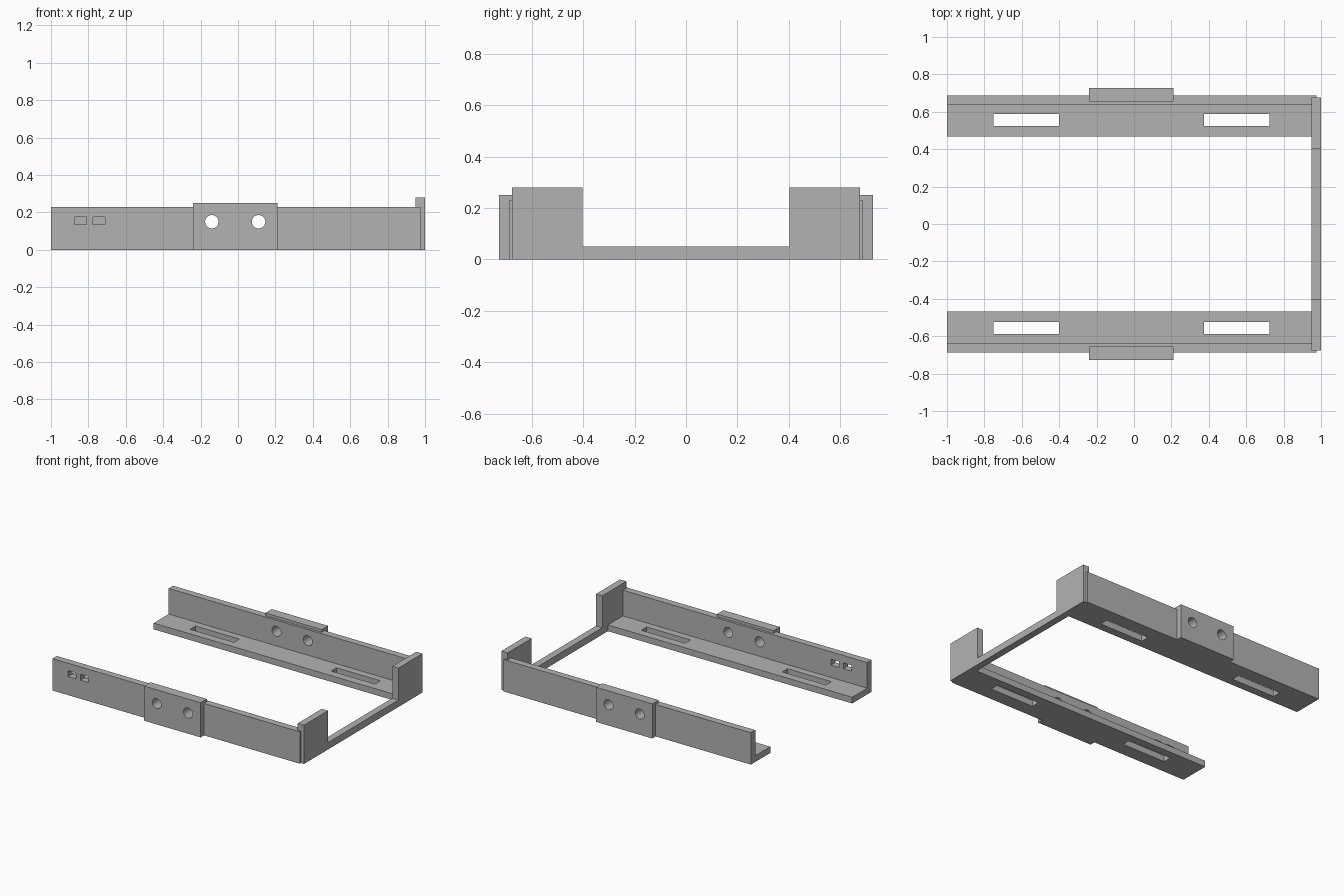
import bpy
from mathutils import Vector

cube = bpy.data.objects.get("Cube")
if cube:
    bpy.data.objects.remove(cube, do_unlink=True)

# Single plain grey
grey = bpy.data.materials.new("plain grey")
grey.use_nodes = True
color = (0.45, 0.45, 0.45, 1)
grey.diffuse_color = color
grey.node_tree.nodes["Principled BSDF"].inputs["Base Color"].default_value = color


def prism(name, outline, axis, start, end):
    """Extrude a 2D outline along x or y."""
    def place(p, d):
        return (d, p[0], p[1]) if axis == "x" else (p[0], d, p[1])
    n = len(outline)
    verts = [place(p, d) for d in (start, end) for p in outline]
    faces = [list(range(n)), list(range(n, 2 * n))[::-1]]
    faces += [[i, i + n, (i + 1) % n + n, (i + 1) % n] for i in range(n)]
    mesh = bpy.data.meshes.new(name)
    mesh.from_pydata(verts, [], faces)
    obj = bpy.data.objects.new(name, mesh)
    bpy.context.collection.objects.link(obj)
    mesh.materials.append(grey)
    # Make the normals point outwards
    bpy.context.view_layer.objects.active = obj
    bpy.ops.object.mode_set(mode="EDIT")
    bpy.ops.mesh.select_all(action="SELECT")
    bpy.ops.mesh.normals_make_consistent(inside=False)
    bpy.ops.object.mode_set(mode="OBJECT")
    return obj


def box(name, x0, x1, y0, y1, z0, z1):
    return prism(name, [(x0, z0), (x1, z0), (x1, z1), (x0, z1)], "y", y0, y1)


def apply(obj, mod):
    bpy.context.view_layer.objects.active = obj
    bpy.ops.object.modifier_apply(modifier=mod.name)


def cut(obj, cutter):
    mod = obj.modifiers.new("cut", "BOOLEAN")
    mod.operation = "DIFFERENCE"
    mod.solver = "EXACT"
    mod.object = cutter
    apply(obj, mod)


def discard(cutters):
    for c in cutters:
        bpy.data.objects.remove(c, do_unlink=True)


def bolt_hole(x, s):
    bpy.ops.mesh.primitive_cylinder_add(vertices=32, radius=0.036, depth=0.4,
                                        location=(x, s * 0.68, 0.15),
                                        rotation=(1.5708, 0, 0))
    return bpy.context.object


for side, s in (("front", -1), ("back", 1)):
    # L-shaped side rail
    profile = [(0.467, 0), (0.688, 0), (0.688, 0.23),
               (0.638, 0.23), (0.638, 0.045), (0.467, 0.045)]
    rail = prism(side + "_rail", [(s * y, z) for y, z in profile], "x", -1, 0.975)
    # Thick mounting pad on the outside of the rail
    pad = box(side + "_mounting_pad", -0.24, 0.21,
              *sorted((s * 0.655, s * 0.727)), 0, 0.25)

    # Bolt holes through pad and rail
    holes = [bolt_hole(x, s) for x in (-0.14, 0.11)]
    for hole in holes:
        cut(rail, hole)
        cut(pad, hole)

    # Long slots in the flange
    slots = [box("slot_cutter", x, x + 0.35, *sorted((s * 0.525, s * 0.587)), -0.1, 0.1)
             for x in (-0.75, 0.375)]
    # Pair of small windows in the front wall only
    if s < 0:
        for x in (-0.875, -0.775):
            window = box("window_cutter", x, x + 0.065, -0.8, -0.6, 0.134, 0.176)
            slots.append(window)
    for slot in slots:
        cut(rail, slot)
    discard(holes + slots)

    for part in (rail, pad):
        bpy.ops.object.select_all(action="DESELECT")
        part.select_set(True)
        bpy.context.view_layer.objects.active = part
        bpy.ops.object.shade_smooth_by_angle()

# U-shaped end plate with a low cross bar between two upright tabs
half = [(0.676, 0), (0.676, 0.28), (0.402, 0.28), (0.402, 0.05)]
end_outline = half + [(-y, z) for y, z in reversed(half)]
prism("end_plate", end_outline, "x", 0.95, 1)
